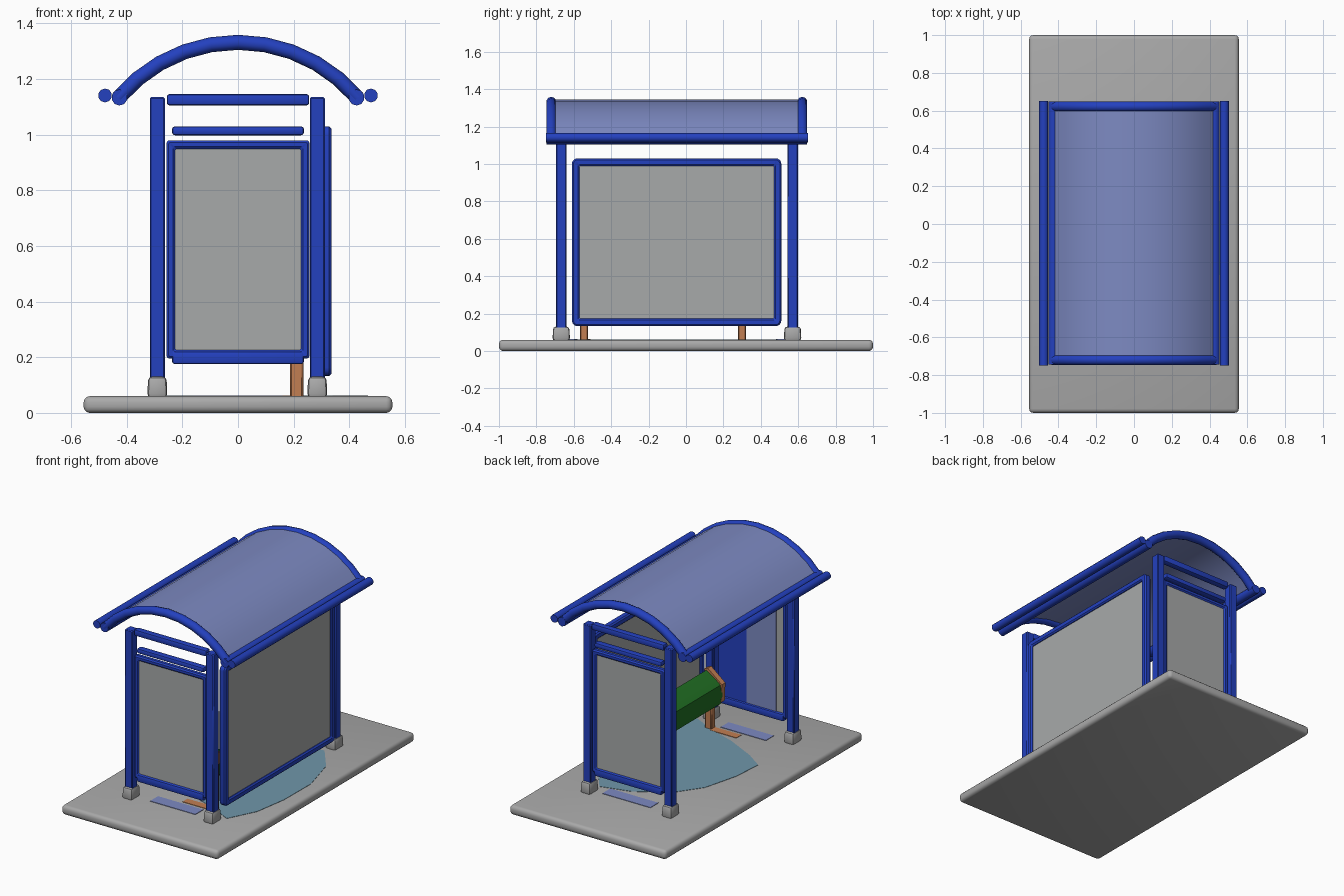
import bpy, bmesh, math
from mathutils import Matrix, Vector

if "Cube" in bpy.data.objects:
    bpy.data.objects.remove(bpy.data.objects["Cube"])


def mat(name, rgb):
    m = bpy.data.materials.new(name)
    m.diffuse_color = (*rgb, 1)
    m.use_nodes = True
    m.node_tree.nodes["Principled BSDF"].inputs["Base Color"].default_value = m.diffuse_color
    return m


BLUE = mat("frame blue", (0.017, 0.052, 0.52))
GREY = mat("concrete grey", (0.40, 0.40, 0.40))
GLASS = mat("pane grey", (0.39, 0.40, 0.40))
SLATE = mat("roof slate blue", (0.205, 0.254, 0.54))
WATER = mat("pale blue", (0.16, 0.31, 0.40))
GREEN = mat("seat green", (0.015, 0.16, 0.017))
ORANGE = mat("leg orange", (0.54, 0.21, 0.085))


def finish(bm, name, m):
    bmesh.ops.recalc_face_normals(bm, faces=bm.faces)
    me = bpy.data.meshes.new(name)
    bm.to_mesh(me)
    bm.free()
    me.materials.append(m)
    ob = bpy.data.objects.new(name, me)
    bpy.context.collection.objects.link(ob)
    bpy.ops.object.select_all(action='DESELECT')
    ob.select_set(True)
    bpy.context.view_layer.objects.active = ob
    bpy.ops.object.shade_smooth_by_angle(angle=math.radians(40))
    return ob


def box(name, x, y, z, m, bev=0.0, seg=2, taper=1.0):
    """Box from (min, max) pairs."""
    bm = bmesh.new()
    bmesh.ops.create_cube(bm, size=1)
    for v in bm.verts:
        t = taper if v.co.z > 0 else 1
        v.co = Vector(((x[0] + x[1]) / 2 + v.co.x * t * (x[1] - x[0]),
                       (y[0] + y[1]) / 2 + v.co.y * t * (y[1] - y[0]),
                       (z[0] + z[1]) / 2 + v.co.z * (z[1] - z[0])))
    if bev:
        bmesh.ops.bevel(bm, geom=bm.edges[:], offset=bev, segments=seg,
                        profile=0.5, affect='EDGES')
    return finish(bm, name, m)


def rod(name, a, b, r, m, sides=10):
    a, b = Vector(a), Vector(b)
    bm = bmesh.new()
    rot = (b - a).to_track_quat('Z', 'Y').to_matrix().to_4x4()
    bmesh.ops.create_cone(bm, cap_ends=True, segments=sides, radius1=r, radius2=r,
                          depth=(b - a).length,
                          matrix=Matrix.Translation((a + b) / 2) @ rot)
    return finish(bm, name, m)


def round_rect(u0, u1, v0, v1, r, n=4):
    pts = []
    for i, (cu, cv) in enumerate([(u1 - r, v1 - r), (u0 + r, v1 - r),
                                  (u0 + r, v0 + r), (u1 - r, v0 + r)]):
        for k in range(n + 1):
            a = math.pi / 2 * (i + k / n)
            pts.append((cu + r * math.cos(a), cv + r * math.sin(a)))
    return pts


def frame(name, u, v, width, depth, place, m, r):
    """Rounded rectangular ring; place(u, v, d) maps to space."""
    bm = bmesh.new()
    c = 0.008
    d0, d1 = depth
    prof = [(0, d0 + c), (c, d0), (width - c, d0), (width, d0 + c),
            (width, d1 - c), (width - c, d1), (c, d1), (0, d1 - c)]
    loops = []
    for off, d in prof:
        pts = round_rect(u[0] + off, u[1] - off, v[0] + off, v[1] - off,
                         max(r - off, 0.006))
        loops.append([bm.verts.new(place(p, q, d)) for p, q in pts])
    n = len(loops[0])
    for i, lo in enumerate(loops):
        hi = loops[(i + 1) % len(loops)]
        for k in range(n):
            bm.faces.new((lo[k], lo[(k + 1) % n], hi[(k + 1) % n], hi[k]))
    return finish(bm, name, m)


def prism(name, pts, place, d0, d1, m):
    """Outline extruded between two depths."""
    bm = bmesh.new()
    a = [bm.verts.new(place(p, q, d0)) for p, q in pts]
    b = [bm.verts.new(place(p, q, d1)) for p, q in pts]
    bm.faces.new(a)
    bm.faces.new(b)
    for i in range(len(pts)):
        j = (i + 1) % len(pts)
        bm.faces.new((a[i], a[j], b[j], b[i]))
    return finish(bm, name, m)


def along_y(p, q, d): return (p, d, q)
def along_x(p, q, d): return (d, p, q)
def flat(p, q, d): return (p, q, d)


# Paving slab
box("slab", (-0.555, 0.555), (-1, 1), (0, 0.06), GREY, 0.022, 3)

# Posts and feet
ENDS = {"front": -0.667, "back": 0.57}
for end, y in ENDS.items():
    for side, x in (("left", -0.29), ("right", 0.285)):
        box(f"{end}_{side}_post", (x - 0.027, x + 0.027), (y - 0.028, y + 0.028),
            (0.08, 1.135), BLUE, 0.005, 1)
        box(f"{end}_{side}_foot", (x - 0.036, x + 0.036), (y - 0.047, y + 0.047),
            (0.055, 0.13), GREY, 0.014, 2, 0.92)

# End walls
for end, y in ENDS.items():
    frame(f"{end}_wall_frame", (-0.257, 0.257), (0.195, 0.98), 0.031,
          (y - 0.018, y + 0.018), along_y, BLUE, 0.012)
    box(f"{end}_wall_pane", (-0.235, 0.235), (y - 0.010, y + 0.010), (0.2, 0.96), GLASS)
    for part, w, z in (("bottom", 0.237, (0.175, 0.222)), ("middle", 0.237, (0.998, 1.03)),
                       ("top", 0.256, (1.105, 1.146))):
        box(f"{end}_{part}_rail", (-w, w), (y - 0.022, y + 0.022), z, BLUE, 0.01, 2)

# Painted bands inside the front wall
yf = ENDS["front"] + 0.009
box("inner_blue_band", (0.03, 0.226), (yf, yf + 0.005), (0.225, 0.949), BLUE)
box("inner_slate_band", (-0.18, 0.03), (yf, yf + 0.005), (0.225, 0.949), SLATE)

# Long side wall
frame("side_wall_frame", (-0.61, 0.51), (0.133, 1.03), 0.04, (0.292, 0.336),
      along_x, BLUE, 0.03)
box("side_wall_pane", (0.303, 0.323), (-0.58, 0.48), (0.16, 1.005), GLASS)

# Arched roof: centre line is a circular arc
RAD, CZ, HALF, N = 0.562, 0.770, math.radians(49.9), 10
angles = [-HALF + 2 * HALF * i / N for i in range(N + 1)]


def arch(name, y, r, m, sides=10):
    bm = bmesh.new()
    rings = []
    for t in angles:
        ring = []
        for k in range(sides):
            a = 2 * math.pi * k / sides
            R = RAD + r * math.cos(a)
            ring.append(bm.verts.new((R * math.sin(t), y + r * math.sin(a),
                                      CZ + R * math.cos(t))))
        rings.append(ring)
    for p, q in zip(rings, rings[1:]):
        for k in range(sides):
            j = (k + 1) % sides
            bm.faces.new((p[k], p[j], q[j], q[k]))
    bm.faces.new(rings[0])
    bm.faces.new(rings[-1])
    return finish(bm, name, m)


arch("front_roof_arch", -0.72, 0.027, BLUE)
arch("back_roof_arch", 0.622, 0.027, BLUE)
outline = [(R * math.sin(t), CZ + R * math.cos(t))
           for R, ts in ((RAD + 0.012, angles), (RAD - 0.004, angles[::-1])) for t in ts]
prism("roof_sheet", outline, along_y, -0.715, 0.617, SLATE)
for side, s in (("left", -1), ("right", 1)):
    rod(f"{side}_eave_rail", (s * 0.426, -0.745, 1.134), (s * 0.426, 0.648, 1.134), 0.029, BLUE)
    rod(f"{side}_gutter", (s * 0.478, -0.748, 1.141), (s * 0.478, 0.652, 1.141), 0.025, BLUE)

# Bench: padded seat, end brackets and legs
seat = [(0.125, 0.24), (0.115, 0.30), (0.125, 0.36), (0.155, 0.385), (0.225, 0.43),
        (0.24, 0.415), (0.19, 0.35), (0.19, 0.25), (0.16, 0.22)]
prism("seat", seat, along_y, -0.535, 0.30, GREEN)
for end, y in (("front", -0.545), ("back", 0.30)):
    box(f"{end}_leg", (0.187, 0.235), (y - 0.022, y + 0.022), (0.055, 0.34), ORANGE, 0.006, 1)
    bracket = [(0.12, 0.25), (0.115, 0.365), (0.215, 0.445), (0.24, 0.435),
               (0.235, 0.33), (0.19, 0.25)]
    prism(f"{end}_bracket", bracket, along_y, y - 0.018, y + 0.018, ORANGE)

# Coloured patches on the slab
puddle = [(0.34, -0.60), (0.43, -0.42), (0.465, -0.20), (0.468, 0.07), (0.40, 0.32),
          (0.27, 0.49), (0.08, 0.44), (-0.12, 0.32), (-0.24, 0.15), (-0.30, -0.08),
          (-0.315, -0.28), (-0.20, -0.36), (0.0, -0.46), (0.18, -0.52)]
prism("floor_patch", puddle, flat, 0.058, 0.062, WATER)
for name, x, y, m in (("front_floor_strip", (-0.16, 0.16), (-0.66, -0.58), SLATE),
                      ("back_floor_strip", (-0.14, 0.2), (0.48, 0.56), SLATE),
                      ("bench_floor_strip", (0.0, 0.19), (-0.56, -0.51), ORANGE)):
    box(name, x, y, (0.058, 0.063), m)
